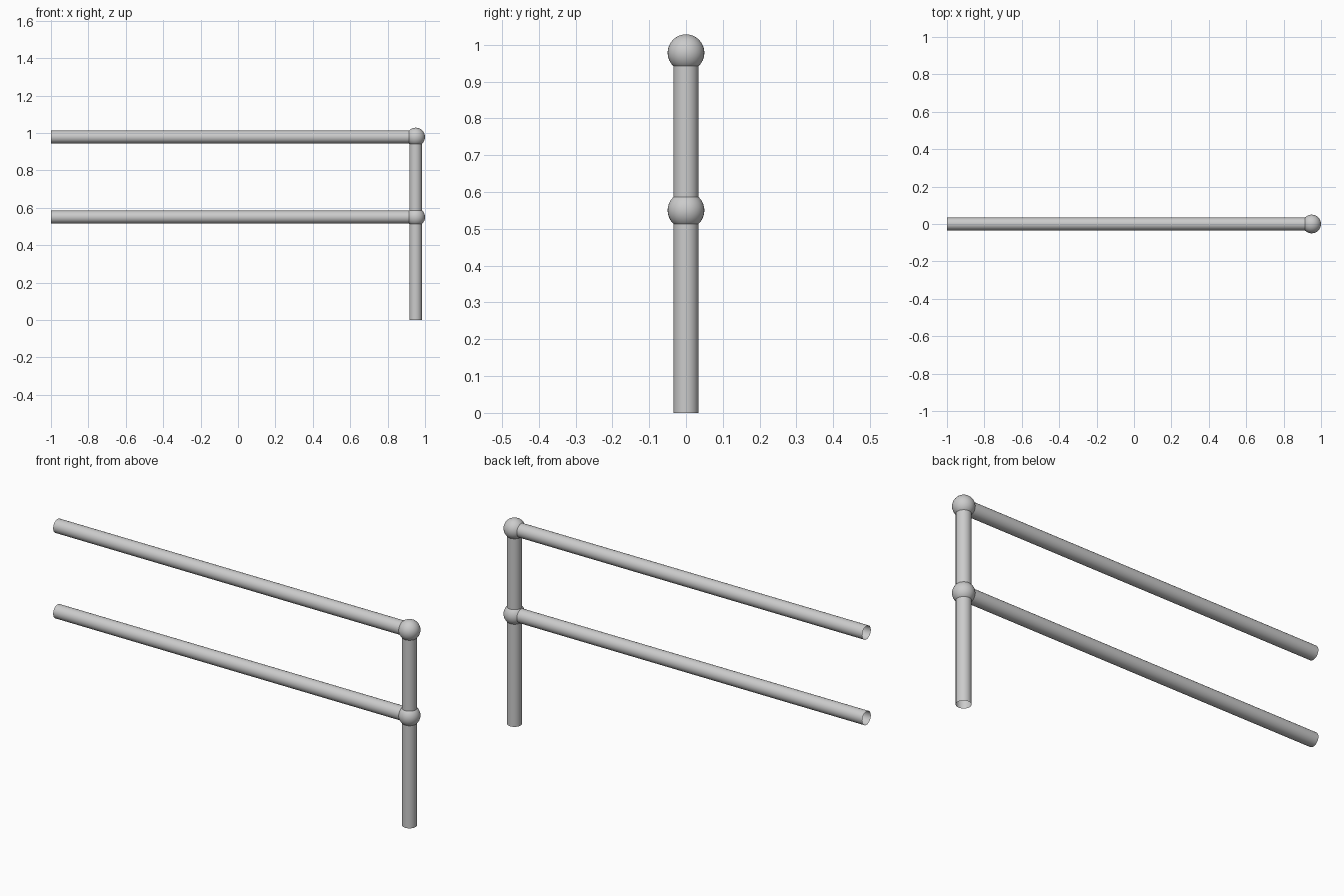
import bpy
from math import pi

if "Cube" in bpy.data.objects:
    bpy.data.objects.remove(bpy.data.objects["Cube"])

POST_X = 0.95
TUBE_R = 0.034
BALL_R = 0.05
RAIL_HEIGHTS = {"lower": 0.55, "upper": 0.978}


def smooth(obj):
    bpy.ops.object.shade_smooth_by_angle(angle=pi / 6)
    return obj


def tube(name, centre, length, rotation=(0, 0, 0)):
    """Open-ended round tube."""
    bpy.ops.mesh.primitive_cylinder_add(
        vertices=32, radius=TUBE_R, depth=length, end_fill_type='NOTHING',
        location=centre, rotation=rotation)
    obj = bpy.context.object
    obj.name = name
    return smooth(obj)


def ball(name, centre):
    bpy.ops.mesh.primitive_uv_sphere_add(
        segments=32, ring_count=16, radius=BALL_R, location=centre)
    obj = bpy.context.object
    obj.name = name
    return smooth(obj)


# Upright post, ending inside the top ball joint
top = RAIL_HEIGHTS["upper"]
tube("post", (POST_X, 0, top / 2), top)

# Horizontal rails, each meeting the post in a ball joint
rail_length = POST_X + 1
for level, z in RAIL_HEIGHTS.items():
    tube(f"{level}_rail", (POST_X - rail_length / 2, 0, z), rail_length, (0, pi / 2, 0))
    ball(f"{level}_ball_joint", (POST_X, 0, z))
